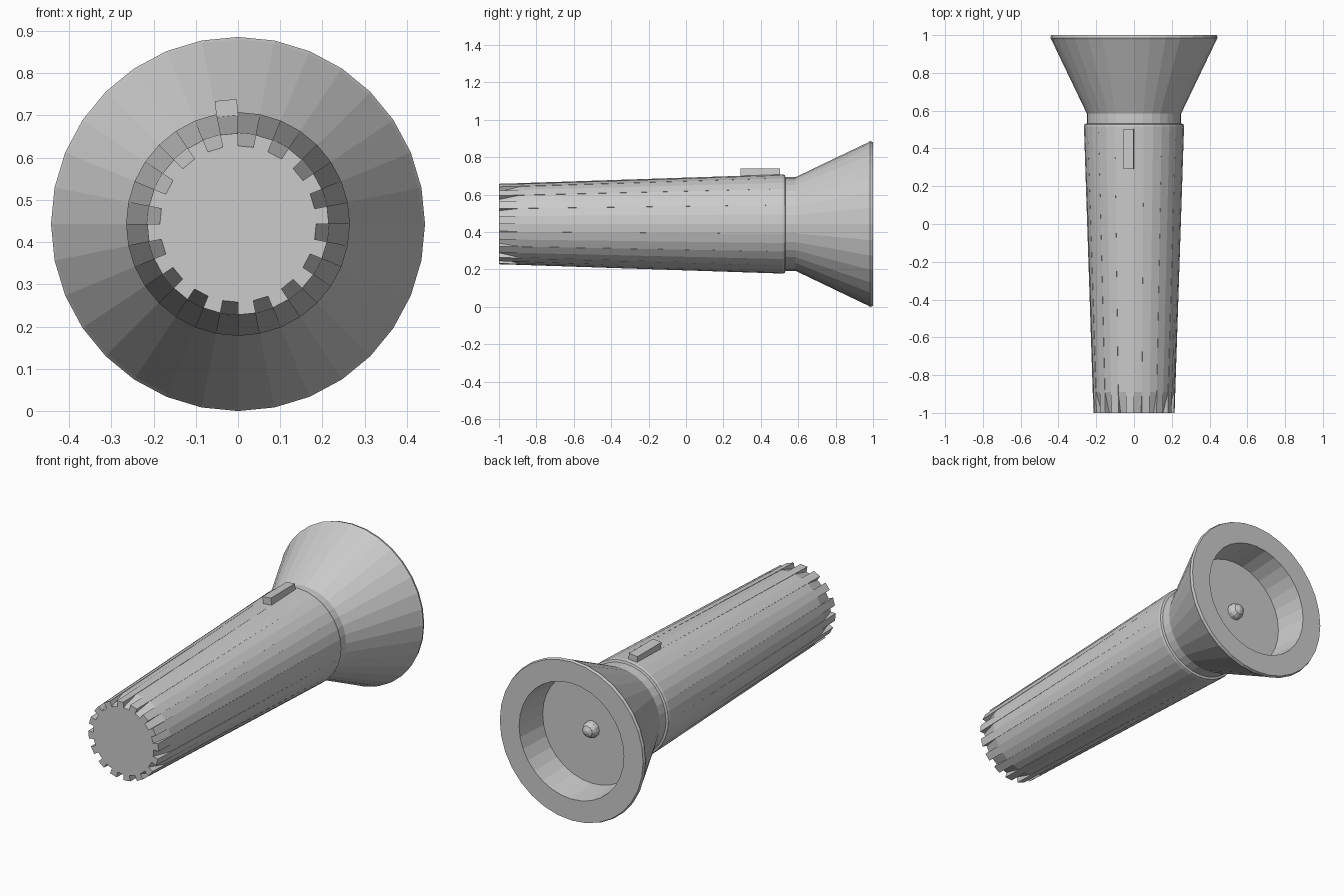
import bpy, bmesh
from math import sin, cos, radians, tau
from mathutils import Matrix, Vector

if "Cube" in bpy.data.objects:
    bpy.data.objects.remove(bpy.data.objects["Cube"])

N = 32          # sides of every round part
AXIS = 0.443    # height of the centre line


def pt(r, y, i, n=N):
    a = tau * i / n
    return (r * sin(a), y, AXIS + r * cos(a))


def finish(bm, name):
    bmesh.ops.remove_doubles(bm, verts=bm.verts, dist=1e-5)
    bmesh.ops.recalc_face_normals(bm, faces=bm.faces)
    me = bpy.data.meshes.new(name)
    bm.to_mesh(me)
    bm.free()
    ob = bpy.data.objects.new(name, me)
    bpy.context.collection.objects.link(ob)
    return ob


def lathe(name, profile, n=N):
    """Spin (radius, y) points round the centre line and cap both ends."""
    bm = bmesh.new()
    rings = [[bm.verts.new(pt(r, y, i, n)) for i in range(n)] for r, y in profile]
    for a, b in zip(rings, rings[1:]):
        for i in range(n):
            j = (i + 1) % n
            bm.faces.new((a[i], a[j], b[j], b[i]))
    bm.faces.new(rings[0])
    bm.faces.new(rings[-1])
    return finish(bm, name)


# Tapered grip: alternate facets are sunk into grooves, deep at the tail end
bm = bmesh.new()
stations = [(-1.0, 0.215, 0.030), (-0.89, 0.2185, 0.002), (0.515, 0.265, 0.0)]
outer = [[bm.verts.new(pt(r, y, i)) for i in range(N)] for y, r, d in stations]
inner = [[bm.verts.new(pt(r - d, y, i)) for i in range(N)] if d else outer[k]
         for k, (y, r, d) in enumerate(stations)]
for k in range(2):
    for i in range(N):
        j = (i + 1) % N
        src = inner if i % 2 == 0 else outer
        bm.faces.new((src[k][i], src[k][j], src[k + 1][j], src[k + 1][i]))
        # groove side wall
        wall = [outer[k][i], outer[k + 1][i], inner[k + 1][i], inner[k][i]]
        bm.faces.new(list(dict.fromkeys(wall)))
tail = []
for i in range(0, N, 2):
    tail += [outer[0][i], inner[0][i], inner[0][i + 1], outer[0][i + 1]]
bm.faces.new(tail)
bm.faces.new(outer[2])
finish(bm, "grip")

# Collar, neck, flared head and the recessed reflector
lathe("head", [(0.265, 0.515), (0.262, 0.528), (0.25, 0.532), (0.25, 0.585),
               (0.437, 0.975), (0.443, 0.985), (0.438, 1.0),
               (0.32, 1.0), (0.302, 0.82)])

# Bulb on the reflector floor
lathe("bulb", [(0.045, 0.82), (0.043, 0.84), (0.03, 0.862), (0.008, 0.872)], 12)

# Slide switch lying on one facet of the grip
bm = bmesh.new()
bmesh.ops.create_cube(bm, size=1, matrix=Matrix.Diagonal((0.052, 0.21, 0.055, 1)))
tilt = Matrix.Rotation(radians(-180 / N), 4, 'Y')
bm.transform(Matrix.Translation((0, 0, AXIS)) @ tilt
             @ Matrix.Translation(Vector((0, 0.397, 0.2675))))
finish(bm, "switch")
